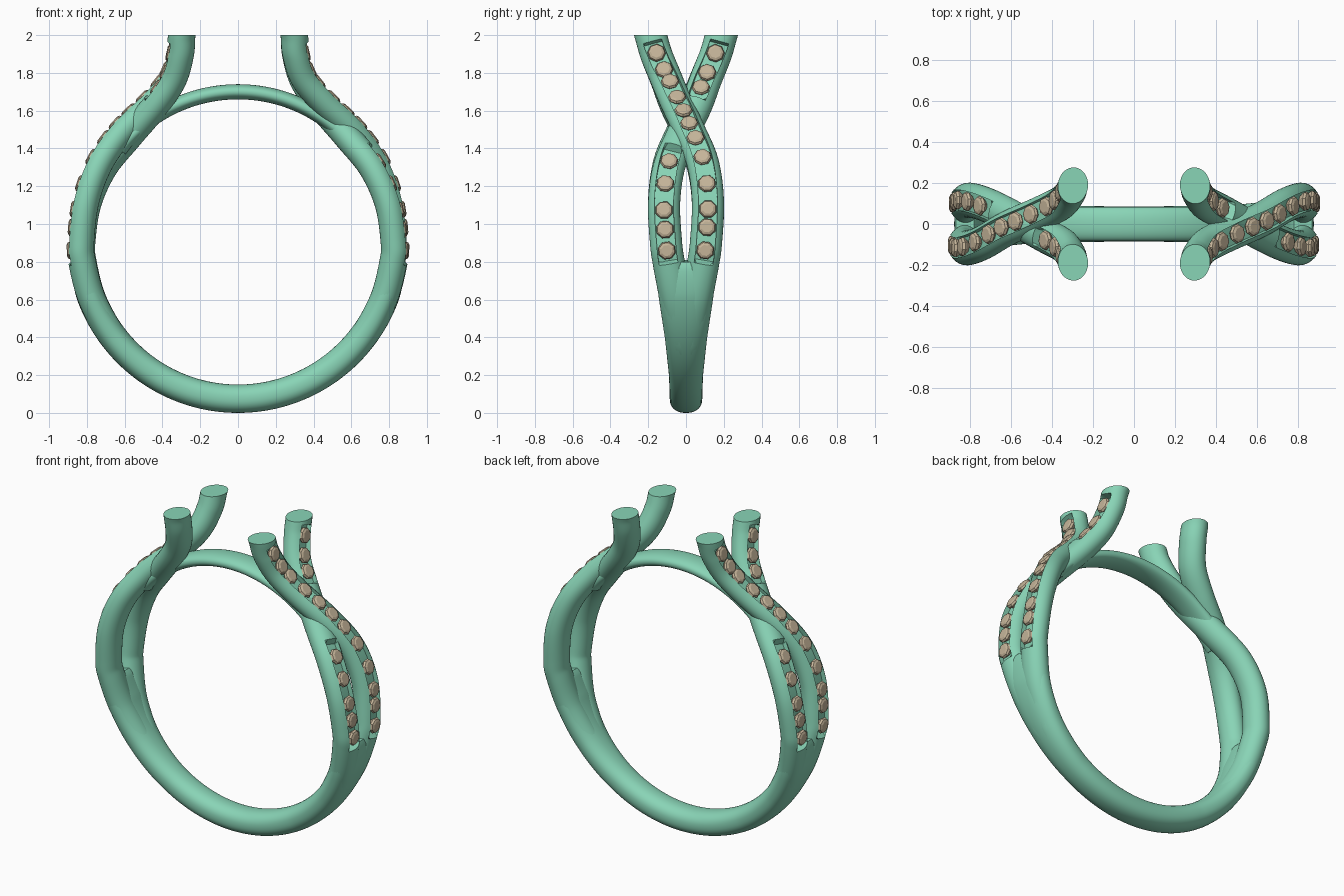
import bpy, bmesh, math
from mathutils import Vector, Matrix

if "Cube" in bpy.data.objects:
    bpy.data.objects.remove(bpy.data.objects["Cube"])

CZ, R = 0.905, 0.83          # ring centre height and shank centreline radius
Y = Vector((0, 1, 0))

def material(name, rgb):
    m = bpy.data.materials.new(name)
    m.diffuse_color = (*rgb, 1)
    m.use_nodes = True
    m.node_tree.nodes["Principled BSDF"].inputs["Base Color"].default_value = m.diffuse_color
    return m

METAL = material("green_metal", (0.25, 0.66, 0.47))
STONE = material("tan_stone", (0.56, 0.46, 0.32))

def finish(bm, name, mat, smooth=True):
    bmesh.ops.recalc_face_normals(bm, faces=bm.faces)
    me = bpy.data.meshes.new(name)
    bm.to_mesh(me)
    bm.free()
    ob = bpy.data.objects.new(name, me)
    bpy.context.collection.objects.link(ob)
    me.materials.append(mat)
    if smooth:
        bpy.ops.object.select_all(action='DESELECT')
        ob.select_set(True)
        bpy.context.view_layer.objects.active = ob
        bpy.ops.object.shade_smooth_by_angle(angle=math.radians(38))
    return ob

def loft(rings):
    bm = bmesh.new()
    vs = [[bm.verts.new(p) for p in r] for r in rings]
    n = len(vs[0])
    for a, b in zip(vs, vs[1:]):
        for i in range(n):
            j = (i + 1) % n
            bm.faces.new((a[i], a[j], b[j], b[i]))
    bm.faces.new(vs[0])
    bm.faces.new(vs[-1])
    return bm

def lerp_table(table, x):
    for (x0, y0), (x1, y1) in zip(table, table[1:]):
        if x <= x1:
            return y0 + (y1 - y0) * max(0, (x - x0) / (x1 - x0))
    return table[-1][1]

def sample_path(pts, step=0.011):
    # Catmull-Rom through the points, resampled evenly
    p = [Vector(q) for q in pts]
    p = [2 * p[0] - p[1]] + p + [2 * p[-1] - p[-2]]
    fine = []
    for a, b, c, d in zip(p, p[1:], p[2:], p[3:]):
        for k in range(40):
            t = k / 40
            fine.append(0.5 * (2 * b + (c - a) * t + (2 * a - 5 * b + 4 * c - d) * t * t
                               + (3 * b - a - 3 * c + d) * t ** 3))
    out = [fine[0]]
    for q in fine:
        if (q - out[-1]).length >= step:
            out.append(q)
    frames = []
    for i, q in enumerate(out):
        t = (out[min(i + 1, len(out) - 1)] - out[max(i - 1, 0)]).normalized()
        w = (Y - t * Y.dot(t)).normalized()
        n = w.cross(t)
        frames.append((q, t, w, n if n.x > 0 else -n))
    return frames

# strand cross-section: an ellipse, optionally with a square channel on the outer side
A, B, G, FLOOR = 0.073, 0.085, 0.05, 0.028
def section(channel):
    arc = lambda w: A * math.sqrt(1 - (w / B) ** 2)
    th = math.asin(G / B)
    pts = [(B * math.sin(a), A * math.cos(a))
           for a in (th + (2 * math.pi - 2 * th) * k / 26 for k in range(27))]
    for f in (-1, -0.35, 0.35, 1):
        w = G * f * (1 if channel else 0.72)
        pts.append((w, FLOOR if channel else arc(w)))
    return pts

def strand(name, pts, channels, spin):
    fr = sample_path(pts)
    rings = []
    for q, t, w, n in fr:
        s = section(any(lo < q.z < hi for lo, hi, *_ in channels))
        rings.append([q + w * u + n * v for u, v in s])
    bm = loft(rings)
    # flat cut at the top
    res = bmesh.ops.bisect_plane(bm, geom=bm.verts[:] + bm.edges[:] + bm.faces[:],
                                 plane_co=(0, 0, 2), plane_no=(0, 0, 1), clear_outer=True)
    bmesh.ops.holes_fill(bm, edges=[e for e in bm.edges if e.is_boundary])
    bm.transform(spin)
    finish(bm, name, METAL)
    # row of stones set in each channel
    bm = bmesh.new()
    for lo, hi, z0, z1, count in channels:
        idx = [i for i, f in enumerate(fr) if z1 <= f[0].z <= z0]
        for k in range(count):
            q, t, w, n = fr[round(idx[0] + (idx[-1] - idx[0]) * k / (count - 1))]
            prev = None
            for r, h in ((0.030, 0.071), (0.043, 0.065), (0.049, 0.053), (0.045, 0.046), (0.012, 0.012)):
                ring = []
                for j in range(8):
                    a = (j + 0.5) * math.pi / 4
                    ring.append(bm.verts.new(q + (w * math.cos(a) + t * math.sin(a)) * r + n * h))
                if prev:
                    for j in range(8):
                        m = (j + 1) % 8
                        bm.faces.new((prev[j], prev[m], ring[m], ring[j]))
                else:
                    bm.faces.new(ring)
                prev = ring
            bm.faces.new(prev)
    bm.transform(spin)
    finish(bm, name + "_stones", STONE, smooth=False)

OVER = [(.28, -.212, 2.08), (.298, -.187, 2.0), (.308, -.158, 1.9), (.352, -.105, 1.77),
        (.455, -.052, 1.645), (.615, .02, 1.49), (.735, .09, 1.32), (.808, .116, 1.12),
        (.834, .106, .905), (.826, .092, .8), (.772, .055, .6), (.66, .022, .4), (.55, .0, .283)]
UNDER = [(.28, .212, 2.08), (.298, .187, 2.0), (.306, .158, 1.9), (.345, .105, 1.765),
         (.435, .055, 1.63), (.58, -.025, 1.46), (.71, -.09, 1.30), (.796, -.116, 1.11),
         (.828, -.106, .905), (.822, -.092, .8), (.77, -.055, .6), (.66, -.022, .4), (.55, .0, .283)]

# twisted shoulders, the left pair is the right pair turned half round
for side, ang in (("right", 0), ("left", math.pi)):
    spin = Matrix.Rotation(ang, 4, 'Z')
    strand(side + "_over_strand", OVER, [(.805, 1.955, 1.905, .855, 12)], spin)
    strand(side + "_under_strand", UNDER,
           [(1.64, 1.955, 1.895, 1.69, 3), (.805, 1.37, 1.315, .855, 5)], spin)

def arc_band(name, a0, a1, steps, shape):
    # band along the ring circle; shape(z, f) gives radius, half thickness, half width, squareness
    rings = []
    for i in range(steps + 1):
        f = i / steps
        a = a0 + (a1 - a0) * f
        d = Vector((math.sin(a), 0, -math.cos(a)))
        r, th, wd, e = shape(CZ + R * d.z, f)
        ring = []
        for k in range(40):
            c, s = math.cos(k * math.pi / 20), math.sin(k * math.pi / 20)
            u = math.copysign(abs(c) ** e, c) * th
            v = math.copysign(abs(s) ** e, s) * wd
            ring.append(Vector((0, v, CZ)) + d * (r + u))
        rings.append(ring)
    finish(loft(rings), name, METAL)

# lower shank widening towards the split
WIDTH = [(.07, .086), (.2, .09), (.4, .112), (.6, .143), (.7, .155), (.8, .15)]
def shank_shape(z, f):
    end = min(1, min(f, 1 - f) / 0.07)
    return R, 0.045 + 0.03 * math.sqrt(end), lerp_table(WIDTH, z), 0.88
arc_band("shank", -math.radians(83), math.radians(83), 110, shank_shape)

# thin bridge over the finger under the shoulders
arc_band("bridge", math.radians(128), math.radians(232), 60,
         lambda z, f: (0.795, 0.040, 0.083, 0.9))
